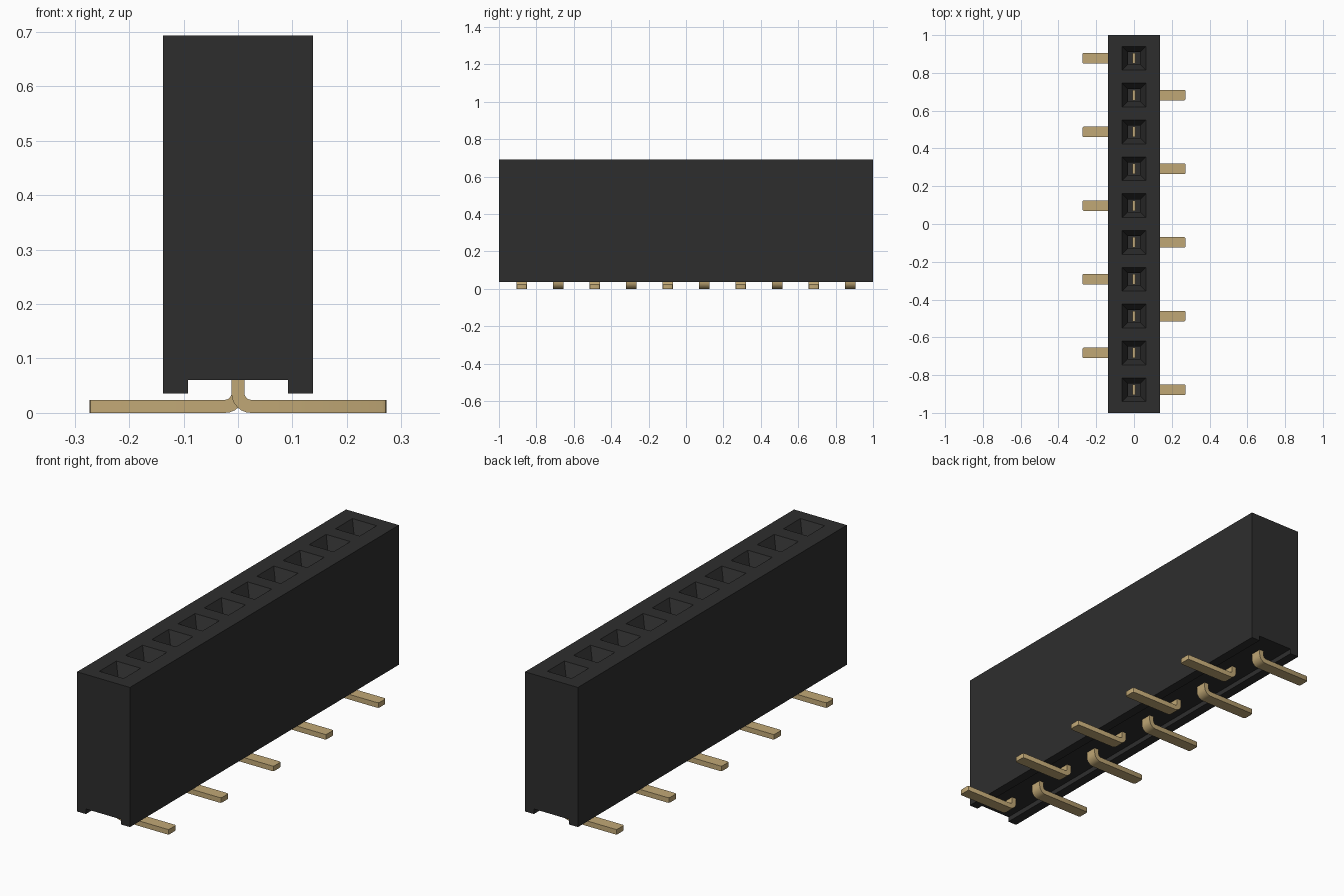
import bpy, bmesh, math

cube = bpy.data.objects.get("Cube")
if cube:
    bpy.data.objects.remove(cube)


def make_material(name, rgb, roughness):
    mat = bpy.data.materials.new(name)
    mat.use_nodes = True
    mat.diffuse_color = (*rgb, 1)
    bsdf = next(n for n in mat.node_tree.nodes if n.type == 'BSDF_PRINCIPLED')
    bsdf.inputs["Base Color"].default_value = (*rgb, 1)
    bsdf.inputs["Roughness"].default_value = roughness
    return mat


BLACK = make_material("black plastic", (0.027, 0.027, 0.027), 0.6)
GOLD = make_material("gold plating", (0.53, 0.39, 0.18), 0.5)

COUNT = 10
PITCH = 0.195
HALF_X, HALF_Y = 0.1375, 1.0
BOTTOM, TOP = 0.036, 0.693
socket_ys = [(i - (COUNT - 1) / 2) * PITCH for i in range(COUNT)]


def finish(bm, name, mat):
    bmesh.ops.recalc_face_normals(bm, faces=bm.faces)
    mesh = bpy.data.meshes.new(name)
    bm.to_mesh(mesh)
    bm.free()
    mesh.materials.append(mat)
    obj = bpy.data.objects.new(name, mesh)
    bpy.context.collection.objects.link(obj)
    return obj


def extrude_profile(bm, profile, y0, y1):
    """Extrude an x-z outline from y0 to y1."""
    face = bm.faces.new([bm.verts.new((x, y0, z)) for x, z in profile])
    result = bmesh.ops.extrude_face_region(bm, geom=[face])
    verts = [v for v in result["geom"] if isinstance(v, bmesh.types.BMVert)]
    bmesh.ops.translate(bm, verts=verts, vec=(0, y1 - y0, 0))


def square_ring(bm, y, half, z):
    corners = ((-1, -1), (1, -1), (1, 1), (-1, 1))
    return [bm.verts.new((sx * half, y + sy * half, z)) for sx, sy in corners]


def bridge(bm, a, b):
    for i in range(4):
        j = (i + 1) % 4
        bm.faces.new((a[i], a[j], b[j], b[i]))


# Housing: channelled block with a row of funnel-mouthed sockets
bm = bmesh.new()
rail, roof = 0.092, 0.06
half_profile = [(rail, roof), (rail, BOTTOM), (HALF_X, BOTTOM), (HALF_X, TOP)]
outline = half_profile + [(-x, z) for x, z in reversed(half_profile)]
extrude_profile(bm, outline, -HALF_Y, HALF_Y)

# Open the flat top and split it into one cell per socket
top_face = [f for f in bm.faces if all(v.co.z > TOP - 0.001 for v in f.verts)]
bmesh.ops.delete(bm, geom=top_face, context='FACES_ONLY')
edges_y = [-HALF_Y] + [y + PITCH / 2 for y in socket_ys[:-1]] + [HALF_Y]
for y, y0, y1 in zip(socket_ys, edges_y, edges_y[1:]):
    cell = [bm.verts.new((x, yy, TOP)) for x, yy in
            ((-HALF_X, y0), (HALF_X, y0), (HALF_X, y1), (-HALF_X, y1))]
    rings = [cell] + [square_ring(bm, y, half, z) for half, z in
                      ((0.063, TOP), (0.033, TOP - 0.06), (0.033, 0.25))]
    for a, b in zip(rings, rings[1:]):
        bridge(bm, a, b)
    bm.faces.new(rings[-1])
bmesh.ops.remove_doubles(bm, verts=bm.verts, dist=0.0001)
finish(bm, "housing", BLACK)

# Pins: bent tails alternating left and right, with thin contacts in the sockets
T = 0.012
REACH = 0.273
BEND_X, BEND_Z = 2 * T, 3 * T
PIN_HALF = 0.028


def bend(radius):
    angles = [math.radians(a) for a in range(0, 91, 15)]
    return [(BEND_X - radius * math.cos(a), BEND_Z - radius * math.sin(a))
            for a in angles]


for i, y in enumerate(socket_ys):
    side = 1 if i % 2 == 0 else -1
    outline = ([(-T, 0.1)] + bend(3 * T) + [(REACH, 0), (REACH, 2 * T)]
               + bend(T)[::-1] + [(T, 0.1)])
    bm = bmesh.new()
    extrude_profile(bm, [(side * x, z) for x, z in outline],
                    y - PIN_HALF, y + PIN_HALF)
    # Chamfer the upright corners of the tail tip
    tip = [e for e in bm.edges
           if all(abs(v.co.x) > REACH - 0.001 for v in e.verts)
           and abs(e.verts[0].co.z - e.verts[1].co.z) > T]
    bmesh.ops.bevel(bm, geom=tip, offset=0.008, segments=2, affect='EDGES', profile=0.5)
    # Contact blade rising inside the socket
    extrude_profile(bm, [(-0.008, 0.09), (0.008, 0.09), (0.008, 0.42), (-0.008, 0.42)],
                    y - PIN_HALF, y + PIN_HALF)
    pin = finish(bm, f"pin_{i + 1}", GOLD)
    bpy.ops.object.select_all(action='DESELECT')
    pin.select_set(True)
    bpy.context.view_layer.objects.active = pin
    bpy.ops.object.shade_smooth_by_angle(angle=math.radians(30))
